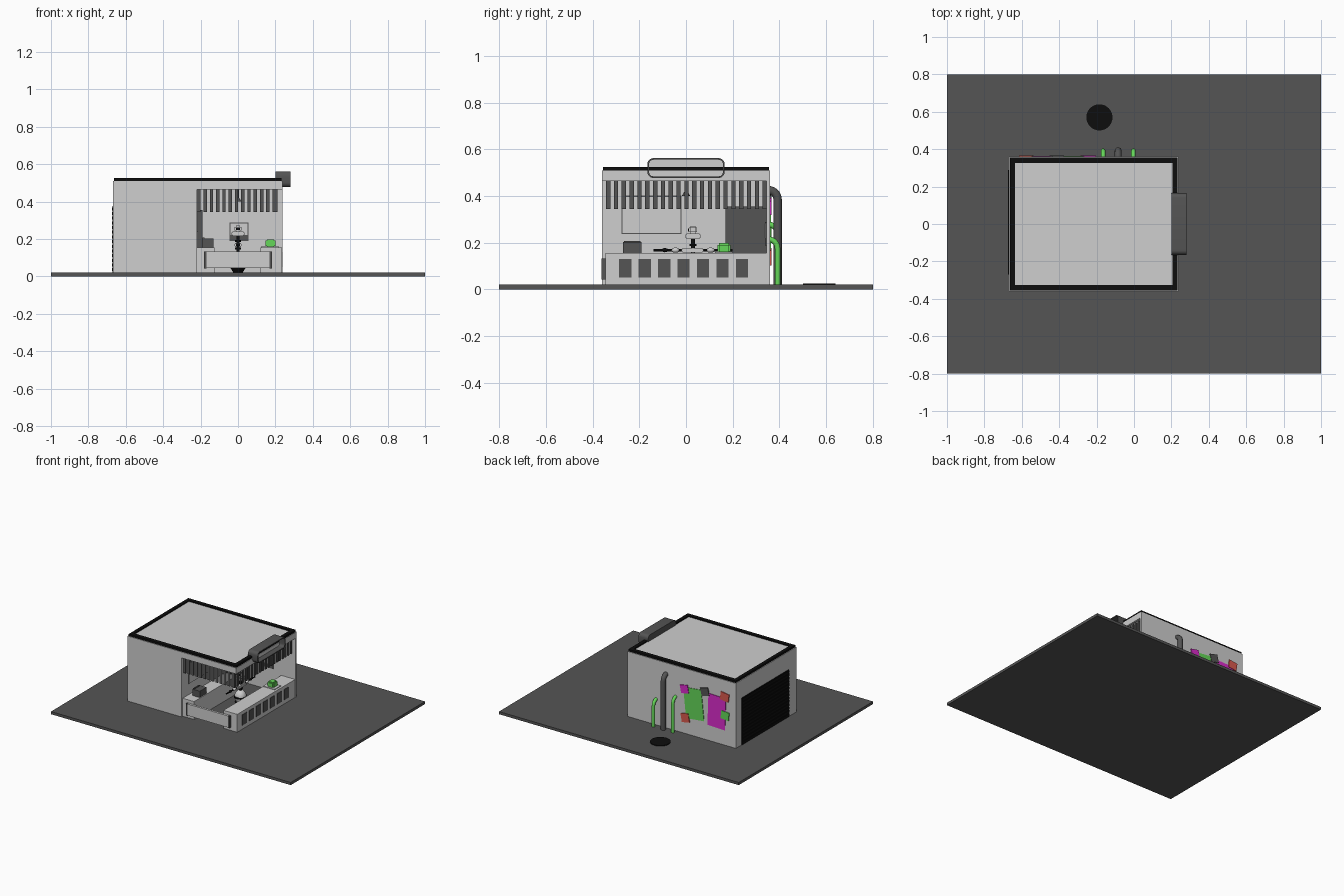
import bpy, bmesh, math
from mathutils import Vector, Matrix

if "Cube" in bpy.data.objects:
    bpy.data.objects.remove(bpy.data.objects["Cube"])


def material(name, r, g, b):
    m = bpy.data.materials.new(name)
    m.use_nodes = True
    m.diffuse_color = (r, g, b, 1)
    m.node_tree.nodes["Principled BSDF"].inputs["Base Color"].default_value = (r, g, b, 1)
    return m


LIGHT = material("light_grey", .62, .62, .62)
DARK = material("dark_grey", .09, .09, .09)
BLACK = material("black", .004, .004, .004)
GREEN = material("green", .13, .68, .1)
PURPLE = material("purple", .7, .025, .6)
RED = material("red", .7, .1, .075)


def finish(name, bm, *mats):
    bmesh.ops.recalc_face_normals(bm, faces=bm.faces)
    me = bpy.data.meshes.new(name)
    bm.to_mesh(me)
    bm.free()
    ob = bpy.data.objects.new(name, me)
    bpy.context.scene.collection.objects.link(ob)
    for m in mats:
        me.materials.append(m)
    return ob


def smooth(ob):
    bpy.ops.object.select_all(action='DESELECT')
    ob.select_set(True)
    bpy.context.view_layer.objects.active = ob
    bpy.ops.object.shade_smooth_by_angle()


def box(name, x, y, z, mat, bevel=0, turn=0):
    """Box from ranges along each axis, optionally bevelled or turned about y."""
    bm = bmesh.new()
    bmesh.ops.create_cube(bm, size=1)
    ranges = (x, y, z)
    bmesh.ops.scale(bm, vec=[b - a for a, b in ranges], verts=bm.verts)
    if bevel:
        bmesh.ops.bevel(bm, geom=bm.edges[:], offset=bevel, segments=2, affect='EDGES')
    bmesh.ops.rotate(bm, matrix=Matrix.Rotation(math.radians(turn), 3, 'Y'), verts=bm.verts)
    bmesh.ops.translate(bm, vec=[(a + b) / 2 for a, b in ranges], verts=bm.verts)
    return finish(name, bm, mat)


def rod(name, a, b, r, mat, r2=None, sides=20):
    a, b = Vector(a), Vector(b)
    bm = bmesh.new()
    bmesh.ops.create_cone(bm, cap_ends=True, segments=sides, radius1=r,
                          radius2=r if r2 is None else r2, depth=(b - a).length)
    turn = (b - a).to_track_quat('Z', 'Y').to_matrix().to_4x4()
    bmesh.ops.transform(bm, matrix=Matrix.Translation((a + b) / 2) @ turn, verts=bm.verts)
    ob = finish(name, bm, mat)
    smooth(ob)
    return ob


def ball(name, centre, size, mat):
    bm = bmesh.new()
    bmesh.ops.create_uvsphere(bm, u_segments=20, v_segments=12, radius=1)
    bmesh.ops.scale(bm, vec=size, verts=bm.verts)
    bmesh.ops.translate(bm, vec=centre, verts=bm.verts)
    smooth(finish(name, bm, mat))


def wall_pipe(name, x, top, r, mat):
    """Pipe rising from the ground and bending into the back wall."""
    bend, y = .04, .392
    path = [(x, y, .02)]
    for i in range(7):
        t = i / 6 * math.pi / 2
        path.append((x, y - bend * (1 - math.cos(t)), top - bend + bend * math.sin(t)))
    bm, rings = bmesh.new(), []
    for i, p in enumerate(path):
        t = max(0, i - 1) / 6 * math.pi / 2
        side = Vector((0, math.cos(t), math.sin(t)))
        rings.append([bm.verts.new(Vector(p) + r * (math.cos(a) * Vector((1, 0, 0)) + math.sin(a) * side))
                      for a in (k * math.tau / 16 for k in range(16))])
    for lo, hi in zip(rings, rings[1:]):
        for k in range(16):
            bm.faces.new((lo[k], lo[k - 1], hi[k - 1], hi[k]))
    bm.faces.new(rings[0])
    bm.faces.new(rings[-1])
    smooth(finish(name, bm, mat))


# Ground and building shell
X0, X1, Y, IN = -.668, .237, .36, -.22
box("ground", (-1, 1), (-.8, .8), (0, .02), DARK)
box("store_room", (X0, IN), (-Y, Y), (.02, .51), LIGHT)
box("back_wall", (IN, X1), (.345, Y), (.02, .51), LIGHT)
box("front_fascia", (IN, X1), (-Y, -.345), (.465, .51), LIGHT)
box("side_fascia", (X1 - .015, X1), (-.345, .345), (.465, .51), LIGHT)
box("ceiling", (IN, X1 - .015), (-.345, .345), (.49, .51), LIGHT)
box("roof_panel", (-.64, .206), (-.33, .33), (.505, .517), LIGHT)
for s, side in ((-1, "front"), (1, "back")):
    box("roof_rim_" + side, (-.663, .233), sorted((s * .325, s * .355)), (.508, .525), BLACK)
box("roof_rim_right", (-.663, -.637), (-.33, .33), (.508, .525), BLACK)
box("roof_rim_left", (.205, .233), (-.33, .33), (.508, .525), BLACK)

# Roller shutter
box("shutter", (X0 - .003, X0), (-.27, .29), (.02, .375), BLACK)
for i in range(14):
    z = .028 + i * .025
    box("shutter_slat", (X0 - .006, X0 - .002), (-.27, .29), (z, z + .016), BLACK)

# Hanging blind strips
for i in range(13):
    x = -.209 + i * .0335
    box("front_strip", (x - .009, x + .009), (-.338, -.33), (.345, .468), DARK)
for i in range(21):
    y = -.333 + i * .0335
    box("side_strip", (.203, .211), (y - .009, y + .009), (.345, .468), DARK)

# Counters with inset panels
box("left_counter", (.12, X1 - .002), (-.345, .345), (.02, .155), LIGHT)
box("right_counter", (IN, -.125), (-.345, .165), (.02, .155), LIGHT)
for i in range(7):
    y = -.26 + i * .0833
    box("counter_panel", (X1 - .003, X1 + .001), (y - .026, y + .026), (.05, .13), DARK)
box("front_gate", (-.168, .168), (-.362, -.345), (.045, .132), LIGHT)
for s in (-1, 1):
    box("gate_end", sorted((s * .168, s * .182)), (-.362, -.343), (.042, .132), DARK)

# Counter equipment and interior fittings
box("till", (-.19, -.13), (-.27, -.19), (.155, .203), DARK)
box("till_screen", (-.19, -.18), (-.265, -.195), (.2, .208), DARK)
box("green_box", (.148, .2), (.135, .19), (.155, .198), GREEN, .007)
box("green_box_foot", (.122, .218), (.125, .2), (.155, .16), LIGHT)
box("inner_door", (IN, -.19), (.17, .345), (.02, .355), DARK)
box("menu_frame", (IN, -.217), (-.275, -.02), (.238, .402), DARK)
box("menu_board", (IN, -.214), (-.271, -.024), (.242, .396), LIGHT)
box("hatch_frame", (-.046, .056), (.338, .345), (.188, .288), DARK)
box("hatch_panel", (-.041, .051), (.335, .345), (.22, .283), LIGHT)
rod("ceiling_lamp_rod", (0, 0, .41), (0, 0, .49), .005, DARK)
rod("ceiling_lamp", (0, 0, .4), (0, 0, .42), .018, DARK, .006)

# Robot cook
RY = .03
rod("robot_base", (0, RY, .02), (0, RY, .045), .025, BLACK, .04)
ball("robot_body", (0, RY, .085), (.042, .042, .05), LIGHT)
rod("robot_belt", (0, RY, .08), (0, RY, .092), .045, BLACK)
rod("robot_neck", (0, RY, .125), (0, RY, .215), .009, BLACK)
for z in (.145, .185):
    rod("robot_neck_ring", (0, RY, z), (0, RY, z + .01), .016, BLACK)
box("robot_chest", (-.02, .02), (-.02, .075), (.157, .178), LIGHT, .005)
box("robot_shoulders", (-.035, .035), (-.003, .063), (.215, .24), LIGHT, .006)
box("robot_head", (-.018, .018), (.012, .048), (.238, .272), LIGHT, .007)
box("robot_visor", (-.012, .012), (.008, .013), (.248, .26), BLACK)
for s in (-1, 1):
    rod("robot_arm", (0, RY, .168), (0, RY + s * .17, .168), .005, BLACK)
    ball("robot_elbow", (0, RY + s * .075, .168), (.012, .018, .011), LIGHT)
    ball("robot_wrist", (0, RY + s * .12, .168), (.01, .014, .009), BLACK)

# Rounded roof sign with recessed face
bm = bmesh.new()
ring = []
for cy, cz, start in ((.14, .537, 0), (-.14, .537, 1), (-.14, .502, 2), (.14, .502, 3)):
    for k in range(6):
        a = (start + k / 5) * math.pi / 2
        ring.append(bm.verts.new((.2, cy + .025 * math.cos(a), cz + .025 * math.sin(a))))
back = bm.faces.new(ring)
ext = bmesh.ops.extrude_face_region(bm, geom=[back], use_keep_orig=True)
bmesh.ops.translate(bm, vec=(.08, 0, 0), verts=[v for v in ext["geom"] if isinstance(v, bmesh.types.BMVert)])
face = next(f for f in ext["geom"] if isinstance(f, bmesh.types.BMFace))
bmesh.ops.recalc_face_normals(bm, faces=bm.faces)
bmesh.ops.inset_region(bm, faces=[face], thickness=.007)
deep = bmesh.ops.extrude_discrete_faces(bm, faces=[face])["faces"][0]
bmesh.ops.translate(bm, vec=(-.065, 0, 0), verts=deep.verts)
deep.material_index = 1
smooth(finish("roof_sign", bm, DARK, LIGHT))

# Painted patches on the back wall: centre x, z, width, height, turn
for x, z, w, h, turn, mat in (
        (-.318, .262, .15, .23, 6, GREEN), (-.51, .255, .145, .24, -2, PURPLE),
        (-.242, .355, .065, .06, 12, PURPLE), (-.412, .38, .065, .06, 14, DARK),
        (-.577, .385, .07, .06, -8, RED), (-.248, .14, .065, .065, 10, RED),
        (-.58, .245, .065, .06, -6, GREEN)):
    depth = .364 if h > .1 else .367
    box("wall_patch", (x - w / 2, x + w / 2), (.359, depth), (z - h / 2, z + h / 2), mat, turn=turn)

# Pipes and drain cover behind
wall_pipe("drain_pipe", -.085, .425, .018, DARK)
wall_pipe("green_pipe_tall", -.165, .278, .012, GREEN)
wall_pipe("green_pipe_short", -.003, .215, .012, GREEN)
rod("drain_cover", (-.185, .57, .02), (-.185, .57, .025), .07, BLACK, sides=32)
